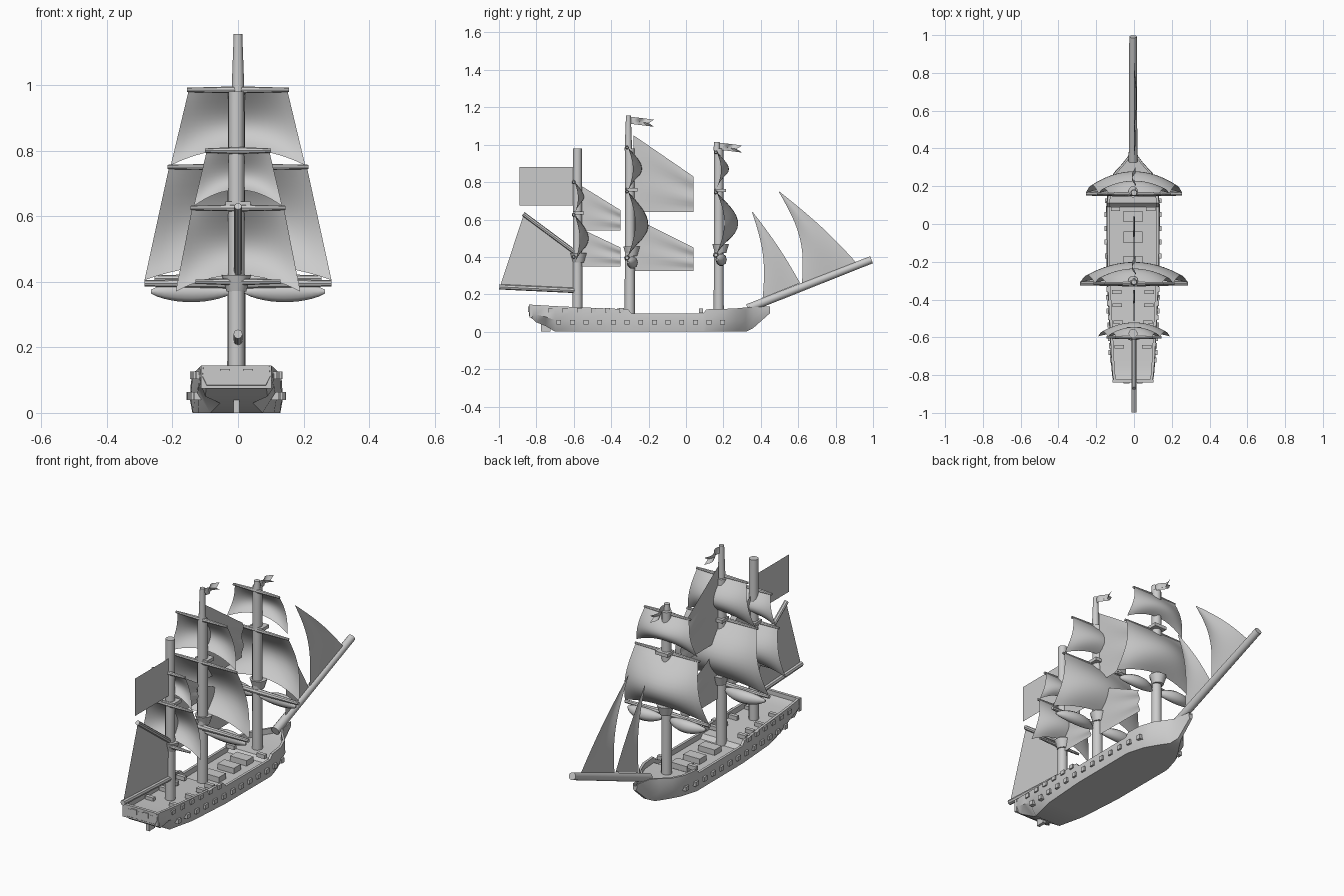
import bpy, bmesh, math
from mathutils import Vector

if "Cube" in bpy.data.objects:
    bpy.data.objects.remove(bpy.data.objects["Cube"])

grey = bpy.data.materials.new("plain_grey")
grey.use_nodes = True
grey.diffuse_color = (0.6, 0.6, 0.6, 1)
grey.node_tree.nodes["Principled BSDF"].inputs["Base Color"].default_value = (0.6, 0.6, 0.6, 1)
CX = -0.005  # ship centreline


def make(name, verts, faces, smooth=True, solid=True):
    mesh = bpy.data.meshes.new(name)
    mesh.from_pydata(verts, [], faces)
    bm = bmesh.new()
    bm.from_mesh(mesh)
    if solid:
        bmesh.ops.recalc_face_normals(bm, faces=bm.faces)
    bm.to_mesh(mesh)
    bm.free()
    mesh.materials.append(grey)
    ob = bpy.data.objects.new(name, mesh)
    bpy.context.collection.objects.link(ob)
    if smooth:
        bpy.ops.object.select_all(action="DESELECT")
        ob.select_set(True)
        bpy.context.view_layer.objects.active = ob
        bpy.ops.object.shade_smooth_by_angle(angle=math.radians(40))
    return ob


def loft(name, rings, smooth=True):
    n = len(rings[0])
    faces = [(i * n + j, i * n + (j + 1) % n, (i + 1) * n + (j + 1) % n, (i + 1) * n + j)
             for i in range(len(rings) - 1) for j in range(n)]
    faces += [tuple(range(n)), tuple(range((len(rings) - 1) * n, len(rings) * n))]
    return make(name, [p for r in rings for p in r], faces, smooth)


def spar(name, a, b, r0, r1, sides=12):
    a, b = Vector(a), Vector(b)
    q = (b - a).to_track_quat("Z", "Y")
    ring = lambda c, r: [c + q @ Vector((r * math.cos(t), r * math.sin(t), 0))
                         for t in (2 * math.pi * k / sides for k in range(sides))]
    return loft(name, [ring(a, r0), ring(b, r1)])


def box(name, c, s):
    x, y, z = c
    ring = lambda zz: [(x + i * s[0] / 2, y + j * s[1] / 2, zz)
                       for i, j in ((-1, -1), (1, -1), (1, 1), (-1, 1))]
    return loft(name, [ring(z - s[2] / 2), ring(z + s[2] / 2)], False)


def grid(name, fn, nu=16, nv=12):
    verts = [fn(i / nu, j / nv) for j in range(nv + 1) for i in range(nu + 1)]
    w = nu + 1
    faces = [(j * w + i, j * w + i + 1, (j + 1) * w + i + 1, (j + 1) * w + i)
             for j in range(nv) for i in range(nu)]
    return make(name, verts, faces, True, False)


def mix(a, b, t):
    return a + (b - a) * t


# Hull stations: y, half width at keel, half width at rail, keel z, rail z
stations = [(-0.84, 0.09, 0.10, 0.085, 0.145), (-0.80, 0.095, 0.108, 0.05, 0.143),
            (-0.75, 0.05, 0.112, 0.03, 0.14), (-0.70, 0.08, 0.115, 0, 0.137),
            (-0.55, 0.115, 0.122, 0, 0.13), (-0.31, 0.132, 0.134, 0, 0.12),
            (-0.29, 0.133, 0.135, 0, 0.097), (0.09, 0.134, 0.138, 0, 0.097),
            (0.11, 0.132, 0.137, 0, 0.12), (0.20, 0.105, 0.128, 0, 0.122),
            (0.27, 0.065, 0.1, 0, 0.125), (0.32, 0.03, 0.055, 0, 0.13),
            (0.36, 0.01, 0.025, 0.02, 0.132), (0.45, 0.008, 0.012, 0.1, 0.135)]


def half_width(y):
    for a, b in zip(stations, stations[1:]):
        if a[0] <= y <= b[0]:
            return mix(a[2], b[2], (y - a[0]) / (b[0] - a[0]))


rings = []
for y, wk, wr, zk, zr in stations:
    zm, deck, wi = mix(zk, zr, 0.45), zr - min(0.03, (zr - zk) * 0.3), max(wr - 0.014, wr * 0.5)
    side = [(wk, zk), (max(wk, wr) * 1.03, zm), (wr, zr), (wi, zr), (wi, deck)]
    rings.append([(CX + x, y, z) for x, z in side] + [(CX - x, y, z) for x, z in reversed(side)])
loft("hull", rings)

# Stern: transom, windows, rudder
box("transom", (CX, -0.83, 0.11), (0.215, 0.016, 0.07))
for s in (-1, 1):
    box("stern_window", (CX + s * 0.035, -0.84, 0.12), (0.03, 0.008, 0.028))
box("rudder", (CX, -0.75, 0.03), (0.018, 0.05, 0.06))

# Gun ports, rail ports and deck guns
for s in (-1, 1):
    for k in range(13):
        y = -0.68 + k * 0.073
        box("gun_port", (CX + s * (half_width(y) * 1.02), y, 0.052), (0.022, 0.026, 0.024))
    for k in range(6):
        y = -0.72 + k * 0.075
        box("rail_port", (CX + s * half_width(y), y, 0.115), (0.018, 0.028, 0.022))
    for y in (-0.65, -0.52, -0.43, -0.36, 0.08):
        box("deck_gun", (CX + s * (half_width(y) - 0.045), y, 0.112), (0.05, 0.02, 0.022))
for y in (-0.2, -0.07, 0.04):
    box("deck_hatch", (CX, y, 0.083), (0.1, 0.06, 0.03))

# Masts and bowsprit
for name, y, zt, r in (("mizzen_mast", -0.58, 0.98, 0.026), ("main_mast", -0.30, 0.98, 0.028),
                       ("fore_mast", 0.175, 0.98, 0.027)):
    spar(name, (CX, y, 0.07), (CX, y, zt), r, r * 0.92)
spar("main_topmast", (0, -0.308, 0.97), (0, -0.308, 1.155), 0.02, 0.013)
spar("fore_topmast", (0, 0.165, 0.97), (0, 0.165, 1.015), 0.018, 0.015)
spar("bowsprit", (CX, 0.33, 0.125), (CX, 0.992, 0.385), 0.023, 0.02)


# Square sails billow forward, hung from yards
def square_sail(name, y, zt, wt, zb, wb, depth, lift):
    def fn(a, v):
        u = a * 2 - 1
        c = 1 - u * u
        bulge = 0.35 * math.sin(math.pi * v) + 0.65 * c * math.sin(2.6 * v)
        return (u * mix(wt, wb, v), y + depth * bulge, mix(zt, zb, v) + lift * c * v * v)
    grid(name, fn)


def yard(name, y, z, w, r=0.011):
    for s in (-1, 1):
        spar(name, (0, y, z), (s * w, y, z), r, r * 0.6, 8)


for mast, y, sails, course in (
        ("mizzen", -0.60, ((0.80, 0.095, 0.63, 0.135, 0.05), (0.625, 0.14, 0.37, 0.19, 0.075)), None),
        ("main", -0.315, ((0.985, 0.15, 0.755, 0.205, 0.075), (0.75, 0.21, 0.405, 0.285, 0.11)), 0.285),
        ("fore", 0.16, ((0.96, 0.135, 0.77, 0.185, 0.065), (0.745, 0.19, 0.42, 0.255, 0.115)), 0.255)):
    for k, (zt, wt, zb, wb, d) in enumerate(sails):
        part = ("upper", "lower")[k]
        square_sail(f"{mast}_{part}_sail", y + 0.005, zt, wt, zb, wb, d, 0.05)
        yard(f"{mast}_{part}_yard", y, zt, wt + 0.005)
    zl = sails[1][2]
    # Crosstrees and top platforms
    box(mast + "_crosstrees", (0, y + 0.025, sails[1][0] + 0.01), (0.075, 0.06, 0.018))
    spar(mast + "_top", (CX, y + 0.025, zl), (CX, y + 0.025, zl + 0.05), 0.03, 0.045)
    if course:
        yard(mast + "_course_yard", y, zl - 0.01, course, 0.016)
        # Gathered sail hanging under the course yard, one bundle each side
        for s in (-1, 1):
            def bundle(t):
                h = math.sin(math.pi * t) ** 0.6
                x = s * mix(0.015, course - 0.015, t)
                return [(x, y + 0.028 * h + 0.03 * h * math.cos(g), zl - 0.035 + 0.034 * h * math.sin(g))
                        for g in (k * math.pi / 5 for k in range(10))]
            loft(mast + "_furled_sail", [bundle(0.02 + 0.96 * k / 12) for k in range(13)])
yard("mizzen_course_yard", -0.6, 0.40, 0.13)


# Fore-and-aft sails: corners given as (y, z), with hollow or rippled surfaces
def flat_sail(name, a, b, c, d, ripple=0.0, hollow=0.0):
    def fn(u, v):
        y = mix(mix(a[0], b[0], u), mix(d[0], c[0], u), v)
        z = mix(mix(a[1], b[1], u), mix(d[1], c[1], u), v)
        bow = math.sin(math.pi * v)
        return (ripple * u * math.sin(v * 12) + hollow * 0.3 * bow * math.sin(math.pi * u),
                y + hollow * bow * (1 - 0.6 * u), z)
    grid(name, fn)


for y, y2, tiers in ((-0.28, 0.04, ((1.05, 0.83, 0.64), (0.61, 0.45, 0.325))),
                     (-0.56, -0.35, ((0.78, 0.65, 0.54), (0.55, 0.45, 0.35)))):
    for top, low, foot in tiers:
        flat_sail("staysail", (y, top), (y2, low), (y2, foot), (y, foot), 0.006)
flat_sail("inner_jib", (0.353, 0.64), (0.357, 0.64), (0.61, 0.26), (0.41, 0.18), 0, 0.03)
flat_sail("outer_jib", (0.495, 0.75), (0.499, 0.75), (0.91, 0.37), (0.62, 0.26), 0, 0.05)
flat_sail("spanker", (-0.87, 0.62), (-0.59, 0.41), (-0.6, 0.225), (-0.995, 0.24))
spar("gaff", (0, -0.87, 0.63), (0, -0.58, 0.415), 0.012, 0.012, 8)
spar("boom", (0, -0.998, 0.24), (0, -0.58, 0.22), 0.014, 0.014, 8)

# Ensign and swallow-tailed pennants
flat_sail("ensign", (-0.89, 0.88), (-0.6, 0.88), (-0.6, 0.675), (-0.89, 0.675))
for name, y, z in (("main_pennant", -0.3, 1.15), ("fore_pennant", 0.17, 1.012)):
    def pennant(u, v):
        tail = 0.13 - 0.03 * (1 - abs(2 * v - 1))
        return (0.012 * math.sin(u * 7), y + u * tail, z - 0.038 * v - 0.016 * u)
    grid(name, pennant, 10, 4)
